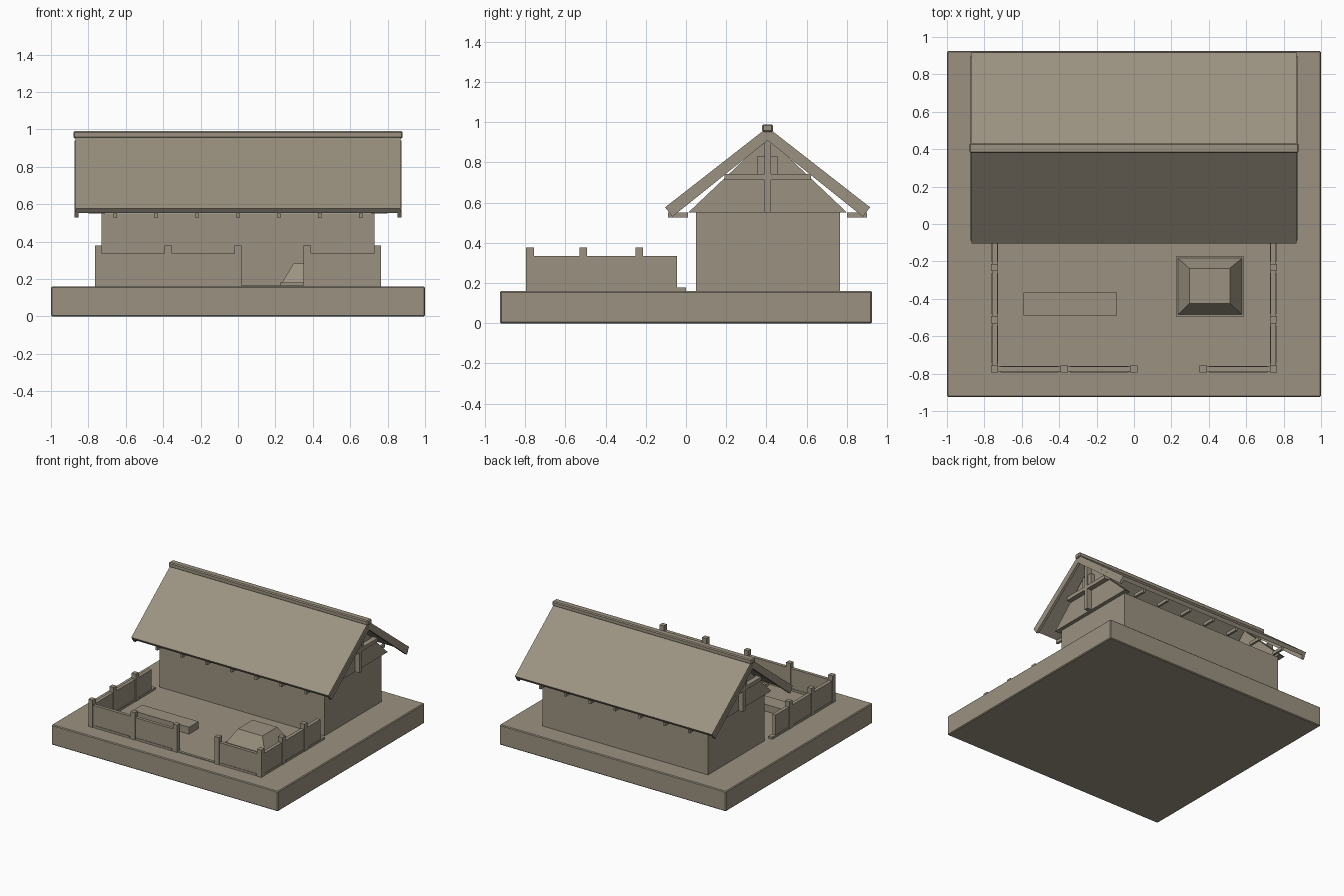
import bpy
import bmesh

if "Cube" in bpy.data.objects:
    bpy.data.objects.remove(bpy.data.objects["Cube"], do_unlink=True)

# One clay colour for everything
clay = bpy.data.materials.new("warm_clay")
clay.use_nodes = True
COLOUR = (0.33, 0.29, 0.22, 1)
clay.diffuse_color = COLOUR
bsdf = clay.node_tree.nodes["Principled BSDF"]
bsdf.inputs["Base Color"].default_value = COLOUR
bsdf.inputs["Roughness"].default_value = 0.9


def finish(name, bm, bevel=0):
    bmesh.ops.recalc_face_normals(bm, faces=bm.faces)
    mesh = bpy.data.meshes.new(name)
    bm.to_mesh(mesh)
    bm.free()
    mesh.materials.append(clay)
    ob = bpy.data.objects.new(name, mesh)
    bpy.context.collection.objects.link(ob)
    if bevel:
        mod = ob.modifiers.new("soft_edges", "BEVEL")
        mod.width = bevel
        mod.segments = 1
    return ob


def box(name, x, y, z, bevel=0):
    """Box from (low, high) spans on each axis."""
    bm = bmesh.new()
    bmesh.ops.create_cube(bm, size=1)
    for v in bm.verts:
        for i, (lo, hi) in enumerate((x, y, z)):
            v.co[i] = lo if v.co[i] < 0 else hi
    return finish(name, bm, bevel)


def prism(name, profile, x0, x1):
    """Extrude a (y, z) profile along x."""
    bm = bmesh.new()
    face = bm.faces.new([bm.verts.new((x0, y, z)) for y, z in profile])
    out = bmesh.ops.extrude_face_region(bm, geom=[face])
    for v in out["geom"]:
        if isinstance(v, bmesh.types.BMVert):
            v.co.x = x1
    return finish(name, bm)


def mid(c, size):
    return (c - size / 2, c + size / 2)


GROUND = 0.16
RIDGE = 0.406

# Plinth and house body
box("ground_slab", (-1, 1), (-0.925, 0.925), (0, GROUND), 0.006)
box("house_walls", (-0.73, 0.73), (0.05, 0.765), (GROUND - 0.01, 0.55))

# Roof slopes, mirrored about the ridge
for side, label in ((-1, "front"), (1, "back")):
    def slope(points):
        return [(RIDGE + side * d, z) for d, z in points]
    prism(label + "_roof_slope",
          slope([(0, 0.975), (0.51, 0.577), (0.491, 0.553), (0, 0.937)]), -0.87, 0.87)
    for end in (-1, 1):
        prism(label + "_bargeboard",
              slope([(0, 0.94), (0.493, 0.556), (0.474, 0.53), (0, 0.91)]),
              end * 0.853, end * 0.874)
    # Beam ends under the eaves
    for i in range(-3, 4):
        eave = sorted((RIDGE + side * 0.395, RIDGE + side * 0.495))
        box(label + "_beam_end", mid(i * 0.219, 0.018), eave, (0.526, 0.552))
box("ridge_cap", (-0.88, 0.88), mid(RIDGE, 0.054), (0.952, 0.99), 0.007)

# Gable ends with timber framing
for end in (-1, 1):
    prism("gable", [(0.01, 0.55), (0.802, 0.55), (RIDGE, 0.925)], end * 0.71, end * 0.76)

    def outward(lo, hi):
        return tuple(sorted((end * lo, end * hi)))
    box("gable_post", outward(0.75, 0.80), mid(RIDGE, 0.032), (0.55, 0.93))
    box("gable_crossbeam", outward(0.75, 0.80), mid(RIDGE, 0.43), (0.713, 0.742))
    box("gable_block", outward(0.75, 0.79), mid(RIDGE, 0.10), (0.713, 0.832))

# Yard fence: posts, panels and low footings
FX, FY = 0.745, -0.776
front_posts = [-FX, -0.373, 0, 0.37, FX]
side_posts = [FY, -0.512, -0.233]
for px in front_posts:
    box("fence_post", mid(px, 0.038), mid(FY, 0.038), (GROUND, 0.378))
for a, b in zip(front_posts, front_posts[1:]):
    if a != 0:
        box("front_fence_panel", (a, b), mid(FY, 0.026), (GROUND, 0.336))
        box("front_footing", (a + 0.03, b - 0.03), mid(FY, 0.034), (GROUND, 0.177))
box("gate_sill", (0, 0.37), mid(FY, 0.022), (GROUND - 0.01, 0.165))
for sx in (-FX, FX):
    for py in side_posts[1:]:
        box("fence_post", mid(sx, 0.038), mid(py, 0.038), (GROUND, 0.378))
    box("side_fence_panel", mid(sx, 0.028), (FY, -0.045), (GROUND, 0.336))
    for a, b in zip(side_posts, side_posts[1:] + [0.03]):
        box("side_footing", mid(sx, 0.034), (a + 0.03, b - 0.03), (GROUND, 0.177))

# Trough in the yard
box("trough", (-0.59, -0.09), (-0.488, -0.367), (GROUND - 0.01, 0.215))

# Tapered mound on a low rim
box("mound_rim", (0.225, 0.587), (-0.494, -0.175), (GROUND - 0.01, 0.18))
mound = box("mound", (0.235, 0.577), (-0.484, -0.183), (0.18, 0.282))
for v in mound.data.vertices:
    if v.co.z > 0.25:
        v.co.x = 0.296 if v.co.x < 0.4 else 0.512
        v.co.y = -0.424 if v.co.y < -0.33 else -0.237
